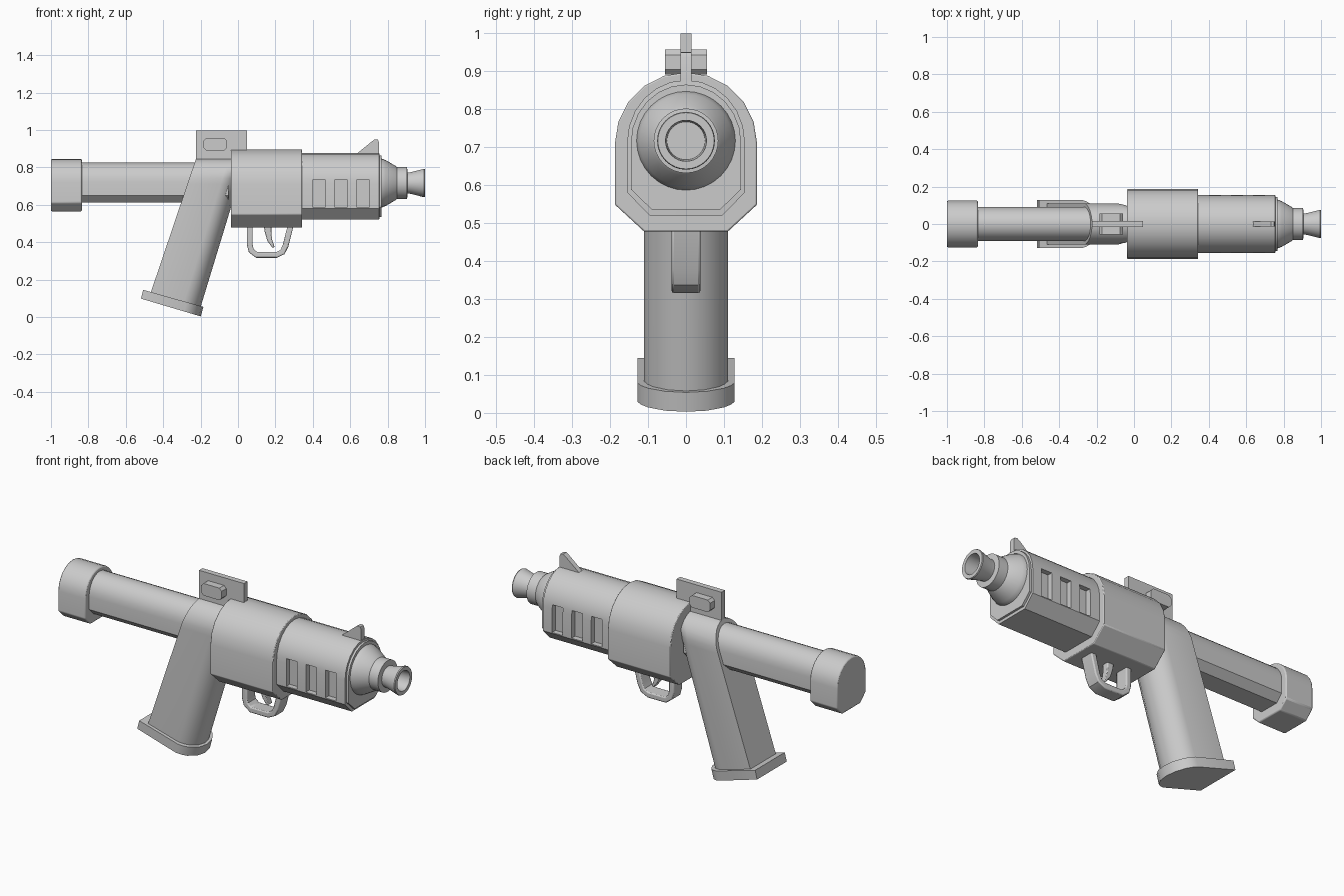
import bpy, bmesh
from math import sin, cos, pi, hypot

if "Cube" in bpy.data.objects:
    bpy.data.objects.remove(bpy.data.objects["Cube"])


def finish(name, bm, bevel=0):
    bmesh.ops.recalc_face_normals(bm, faces=bm.faces)
    me = bpy.data.meshes.new(name)
    bm.to_mesh(me)
    bm.free()
    ob = bpy.data.objects.new(name, me)
    bpy.context.collection.objects.link(ob)
    if bevel:
        m = ob.modifiers.new("bevel", 'BEVEL')
        m.width, m.segments, m.limit_method, m.angle_limit = bevel, 2, 'ANGLE', 0.7
    return ob


def loft(name, rings, bevel=0):
    """Skin equal-length rings of 3D points and cap both ends."""
    bm = bmesh.new()
    vs = [[bm.verts.new(p) for p in r] for r in rings]
    n = len(rings[0])
    for a, b in zip(vs, vs[1:]):
        for i in range(n):
            j = (i + 1) % n
            bm.faces.new((a[i], a[j], b[j], b[i]))
    bm.faces.new(vs[0])
    bm.faces.new(vs[-1])
    return finish(name, bm, bevel)


def prism(name, pts, hw, bevel=0):
    """Side profile (x, z) extruded across y."""
    return loft(name, [[(x, y, z) for x, z in pts] for y in (-hw, hw)], bevel)


def ribbon(name, path, thick, hw, bevel=0):
    """Strip of varying thickness following a side-view path."""
    left, right = [], []
    for i, (x, z) in enumerate(path):
        a, b = path[max(i - 1, 0)], path[min(i + 1, len(path) - 1)]
        dx, dz = b[0] - a[0], b[1] - a[1]
        h = thick[i] / 2 / hypot(dx, dz)
        left.append((x - dz * h, z + dx * h))
        right.append((x + dz * h, z - dx * h))
    return prism(name, left + right[::-1], hw, bevel)


def arch(hw, zc, top, zs, zb, bw, n=12):
    """Cross-section: round top, straight sides, chamfered bottom."""
    pts = [(hw * cos(pi * i / n), zc + (top - zc) * sin(pi * i / n)) for i in range(n + 1)]
    return pts + [(-hw, zs), (-bw, zb), (bw, zb), (hw, zs)]


def body(name, sections, bevel=0):
    return loft(name, [[(x, y, z) for y, z in p] for x, p in sections], bevel)


# stock tube and butt cap
body("stock_tube", [(x, arch(.092, .72, .825, .65, .613, .055)) for x in (-.9, -.05)])
body("butt_cap", [(x, arch(.125, .72, .845, .61, .565, .078)) for x in (-1, -.835)], .006)

# receiver
body("receiver", [(x, arch(.187, .709, .896, .548, .477, .11, 10)) for x in (-.037, .342)], .004)

# barrel shroud with a stepped front edge and side slots
big = arch(.155, .712, .876, .58, .52, .096)
small = arch(.145, .712, .864, .588, .535, .09)
shroud = body("barrel_shroud", [(.3, big), (.755, big), (.756, small), (.768, small)])
bm = bmesh.new()
for x in (.432, .55, .668):
    for s in (-1, 1):
        r = bmesh.ops.create_cube(bm, size=1)
        bmesh.ops.scale(bm, vec=(.064, .07, .15), verts=r["verts"])
        bmesh.ops.translate(bm, vec=(x, s * .16, .66), verts=r["verts"])
cutter = finish("slot_cutter", bm)
m = shroud.modifiers.new("slots", 'BOOLEAN')
m.operation, m.object, m.solver = 'DIFFERENCE', cutter, 'EXACT'
bpy.context.view_layer.objects.active = shroud
bpy.ops.object.modifier_apply(modifier="slots")
bpy.data.objects.remove(cutter)

# nose cone and flared hollow muzzle
nose = [(.74, .13), (.77, .13), (.79, .122), (.842, .092), (.85, .085), (.904, .085),
        (.907, .056), (.925, .058), (.995, .076), (1, .074), (1, .054), (.93, .05)]
loft("muzzle", [[(x, r * cos(2 * pi * i / 32), .716 + r * sin(2 * pi * i / 32))
                 for i in range(32)] for x, r in nose])

# front sight fin
prism("front_sight", [(.62, .86), (.64, .877), (.715, .938), (.732, .95), (.748, .948),
                      (.753, .935), (.753, .86)], .014)

# rear sight plate and its cross block
prism("rear_sight", [(-.225, .82), (.047, .82), (.047, .998), (-.225, .998)], .015)
c = .014
x0, x1, z0, z1 = -.184, -.06, .89, .956
prism("rear_sight_block", [(x0 + c, z0), (x1 - c, z0), (x1, z0 + c), (x1, z1 - c), (x1 - c, z1),
                           (x0 + c, z1), (x0, z1 - c), (x0, z0 + c)], .055)

# raked grip: flat back, rounded front, arched top around the tube
front = [(.093, 1), (.065, .92), (.04, .78), (.01, .43)]


def grip_ring(back, nose_pt, hw, limit=1):
    (bx, bz), (fx, fz) = back, nose_pt
    length = hypot(fx - bx, fz - bz)
    half = [(0, 1)] + [(1 - s / length, v) for s, v in front]
    loop = half + [(1, 0)] + [(t, -v) for t, v in reversed(half)]
    return [(bx + t * (fx - bx), max(-limit, min(limit, v * hw)), bz + t * (fz - bz))
            for t, v in loop]


def back_x(z):
    return -.225 + (z - .845) * .338


def front_x(z):
    return -.035 + (z - .594) * .305


rings = [grip_ring((back_x(.115), .115), (front_x(.045), .045), .11)]
for i in range(8):
    t = pi / 2 * i / 7
    z = .71 + .136 * sin(t)
    rings.append(grip_ring((back_x(z), z), (front_x(z), z), .11, .11 * cos(t) + .002))
loft("grip", rings)

# tilted base plate under the grip
loft("grip_base", [grip_ring((-.519, .098), (-.199, .003), .128),
                   grip_ring((-.507, .145), (-.185, .054), .128)])

# trigger guard and trigger
guard = [(.063, .49), (.063, .385), (.071, .354), (.1, .331), (.205, .331),
         (.238, .347), (.254, .38), (.282, .49)]
ribbon("trigger_guard", guard, [.031] * len(guard), .038, .006)
ribbon("trigger", [(.158, .49), (.161, .45), (.17, .41), (.19, .372)],
       [.04, .034, .026, .012], .018, .004)

# shading
bpy.ops.object.select_all(action='SELECT')
bpy.context.view_layer.objects.active = shroud
bpy.ops.object.shade_smooth_by_angle(angle=.55)
